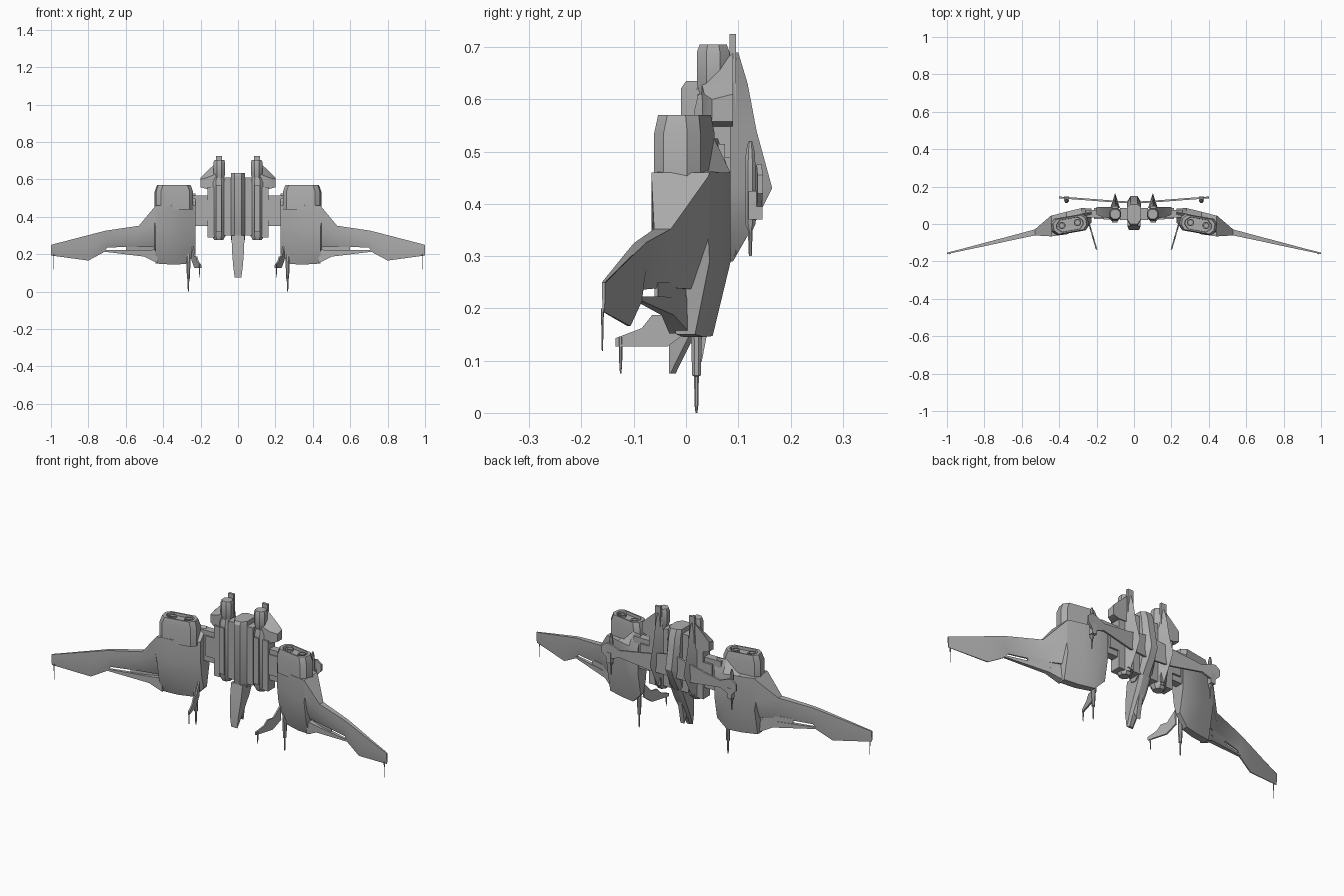
import bpy, bmesh, math

cube = bpy.data.objects.get("Cube")
if cube:
    bpy.data.objects.remove(cube)

grey = bpy.data.materials.new("hull_grey")
grey.use_nodes = True
GREY = (0.42, 0.42, 0.42, 1)
grey.diffuse_color = GREY
grey.node_tree.nodes["Principled BSDF"].inputs["Base Color"].default_value = GREY


def loft(name, rings, mirror=True, smooth=28):
    """Skin a row of equal rings, cap both ends, and mirror across x."""
    bm = bmesh.new()
    rows = [[bm.verts.new(p) for p in ring] for ring in rings]
    n = len(rows[0])
    for a, b in zip(rows, rows[1:]):
        for i in range(n):
            j = (i + 1) % n
            bm.faces.new((a[i], a[j], b[j], b[i]))
    bm.faces.new(rows[0])
    bm.faces.new(rows[-1])
    bmesh.ops.recalc_face_normals(bm, faces=bm.faces)
    for f in bm.faces:
        f.smooth = True
    for e in bm.edges:
        e.smooth = e.calc_face_angle(0) < math.radians(smooth)
    mesh = bpy.data.meshes.new(name)
    bm.to_mesh(mesh)
    bm.free()
    mesh.materials.append(grey)
    obj = bpy.data.objects.new(name, mesh)
    bpy.context.collection.objects.link(obj)
    if mirror:
        mod = obj.modifiers.new("mirror", 'MIRROR')
        mod.use_mirror_merge = False
    return obj


def box(name, x, y, z, **kw):
    return loft(name, [[(a, y[0], z[0]), (a, y[1], z[0]), (a, y[1], z[1]), (a, y[0], z[1])]
                       for a in x], **kw)


def column(name, x, y, steps, sides=8, **kw):
    """Upright turned part; steps are (height, radius)."""
    turn = math.pi / sides
    return loft(name, [[(x + r * math.cos(turn + 2 * turn * i),
                         y + r * math.sin(turn + 2 * turn * i), z)
                        for i in range(sides)] for z, r in steps], **kw)


def slab(name, profile, stations, **kw):
    """Side profile (y, z) swept over x; stations are (x, inset toward mid y)."""
    mid = sum(p[0] for p in profile) / len(profile)
    return loft(name, [[(x, mid + (y - mid) * s, z) for y, z in profile]
                       for x, s in stations], **kw)


# central fuselage and drooping nose
slab("fuselage", [(-.01, .62), (0, .635), (.105, .635), (.12, .6), (.13, .54),
                  (.15, .43), (.13, .38), (.085, .3), (.04, .275), (0, .28), (-.01, .3)],
     [(-.038, .6), (-.018, 1), (.018, 1), (.038, .6)], mirror=False)
loft("nose", [[(-w, f, z), (w, f, z), (w, b - .01, z), (w / 2, b, z), (-w / 2, b, z), (-w, b - .01, z)]
              for z, w, f, b in [(.3, .034, -.01, .09), (.23, .033, -.02, .06),
                                 (.14, .026, -.033, .012), (.075, .018, -.033, -.02)]],
     mirror=False)
slab("chin_fin", [(.0, .2), (.01, .14), (.03, .097), (.04, .15), (.06, .25)],
     [(-.012, 1), (.012, 1)], mirror=False)

# engine pods beside the fuselage
column("engine_pod", .103, .053, [(.275, .026), (.3, .04), (.58, .04), (.61, .032)])
box("inner_rib", (.03, .074), (.022, .085), (.3, .61))
box("outer_rib", (.125, .162), (.025, .085), (.29, .56))
box("pod_front_rail", (.088, .118), (.008, .03), (.32, .57))
column("pod_barrel", .1, .052, [(.6, .025), (.63, .034), (.69, .034), (.705, .028)])
loft("pod_shoulder", [[(x, f, lo), (x, .09, lo), (x, .09, hi), (x, f, mid)]
                      for x, f, lo, mid, hi in [(.115, .03, .55, .63, .69),
                                                (.165, .035, .548, .61, .645),
                                                (.2, .05, .558, .6, .61)]])
box("pod_back_plate", (.085, .117), (.083, .096), (.3, .725))
loft("pod_back_fin", [[(.101 - w, .085, z), (.101 + w, .085, z), (.101, tip, z)]
                      for z, w, tip in [(.29, .02, .09), (.36, .026, .13), (.43, .026, .165),
                                        (.54, .024, .135), (.63, .02, .118), (.69, .014, .1)]])

# struts joining pods to wings
box("wing_strut", (.15, .26), (.035, .075), (.35, .515))
box("strut_brace", (.155, .215), (.028, .085), (.38, .49))


# wing root and blade in one skin
def wing_ring(x, top, low, front, back, keel, rear):
    h = top - low
    return [(x, front, top), (x, front, top - h * .38), (x, (front * 2 + keel) / 3, low + h * .22),
            (x, keel - (back - front) * .12, low), (x, keel + (back - front) * .2, low),
            (x, back, low + h * .45), (x, back, top), (x, (front + back * 2) / 3 + .004, rear)]


def blade(x, top, low, thick):
    y = -.045 - (x - .53) * .24
    return wing_ring(x, top, low, y - thick, y + thick, y, top)


loft("wing", [wing_ring(.228, .46, .2, .005, .083, .045, .525),
              wing_ring(.28, .46, .147, -.02, .085, .03, .525),
              wing_ring(.36, .46, .145, -.055, .066, .01, .465),
              wing_ring(.44, .46, .15, -.066, .045, -.005, .46),
              wing_ring(.446, .453, .237, -.066, .043, -.012, .453),
              blade(.53, .352, .24, .016), blade(.7, .327, .236, .011),
              blade(.715, .324, .212, .011), blade(.8, .302, .166, .009),
              blade(1, .25, .193, .003)])

# trailing strip under the slot, and recessed web behind it
loft("trailing_strip", [[(x, y - t, hi), (x, y - t, lo), (x, y + t, lo), (x, y + t, hi)]
                        for x, y, lo, hi, t in [(.43, -.012, .152, .225, .02),
                                                (.5, -.035, .187, .222, .012),
                                                (.72, -.09, .214, .223, .006)]])
loft("slot_web", [[(x, y, .21), (x, y + .006, .21), (x, y + .006, .25), (x, y, .25)]
                  for x, y in [(.43, .0), (.53, -.04), (.6, -.06)]])


# nacelle on each wing root: a tilted box with cut corners and a sunken top
def nacelle_ring(z, s):
    w, d, c = .1 * s, .045 * s, .022
    pts = [(-w + c, -d), (w - c, -d), (w, -d + c), (w, d - c),
           (w - c, d), (-w + c, d), (-w, d - c), (-w, -d + c)]
    a = math.radians(-10)
    return [(.343 + x * math.cos(a) - y * math.sin(a),
             -.003 + x * math.sin(a) + y * math.cos(a), z) for x, y in pts]


loft("nacelle", [nacelle_ring(z, s) for z, s in
                 [(.44, 1), (.535, 1), (.57, .88), (.57, .72), (.555, .7)]])
for side, x, y in (("inner", .302, .008), ("outer", .386, -.008)):
    column(side + "_nozzle", x, y, [(.54, .02), (.566, .02), (.566, .014), (.556, .013)], sides=12)

# swept arms at the back, each with a slim cannon
loft("back_arm", [[(x, y - .005, lo), (x, y + .005, lo), (x, y + .005, hi), (x, y - .005, hi)]
                  for x, y, lo, hi in [(.02, .115, .38, .5), (.13, .122, .385, .475),
                                       (.3, .135, .412, .45), (.345, .138, .395, .47),
                                       (.375, .14, .395, .475), (.4, .142, .42, .455)]])
column("cannon", .36, .123, [(.3, .003), (.35, .005), (.362, .011), (.47, .011),
                             (.5, .009), (.52, .004)])
box("cannon_mount", (.348, .374), (.12, .146), (.37, .425))

# spikes and fins on the lower edge
column("root_spike", .265, .02, [(.2, .012), (.14, .011), (.072, .009), (.07, .005),
                                 (.015, .004), (0, .002)])
fin = [(.012, .24), (-.03, .188), (-.065, .187), (-.085, .162), (-.135, .143),
       (-.135, .127), (-.035, .127), (.015, .165)]
loft("inner_fin", [[(.243 + .29 * (y - .012) + side, y, z) for y, z in fin] for side in (-.004, .004)])
column("inner_fin_spike", .205, -.125, [(.145, .004), (.1, .003), (.075, .0015)], sides=6)
column("wing_tip_spike", .985, -.16, [(.2, .003), (.16, .002), (.118, .0012)], sides=6)
